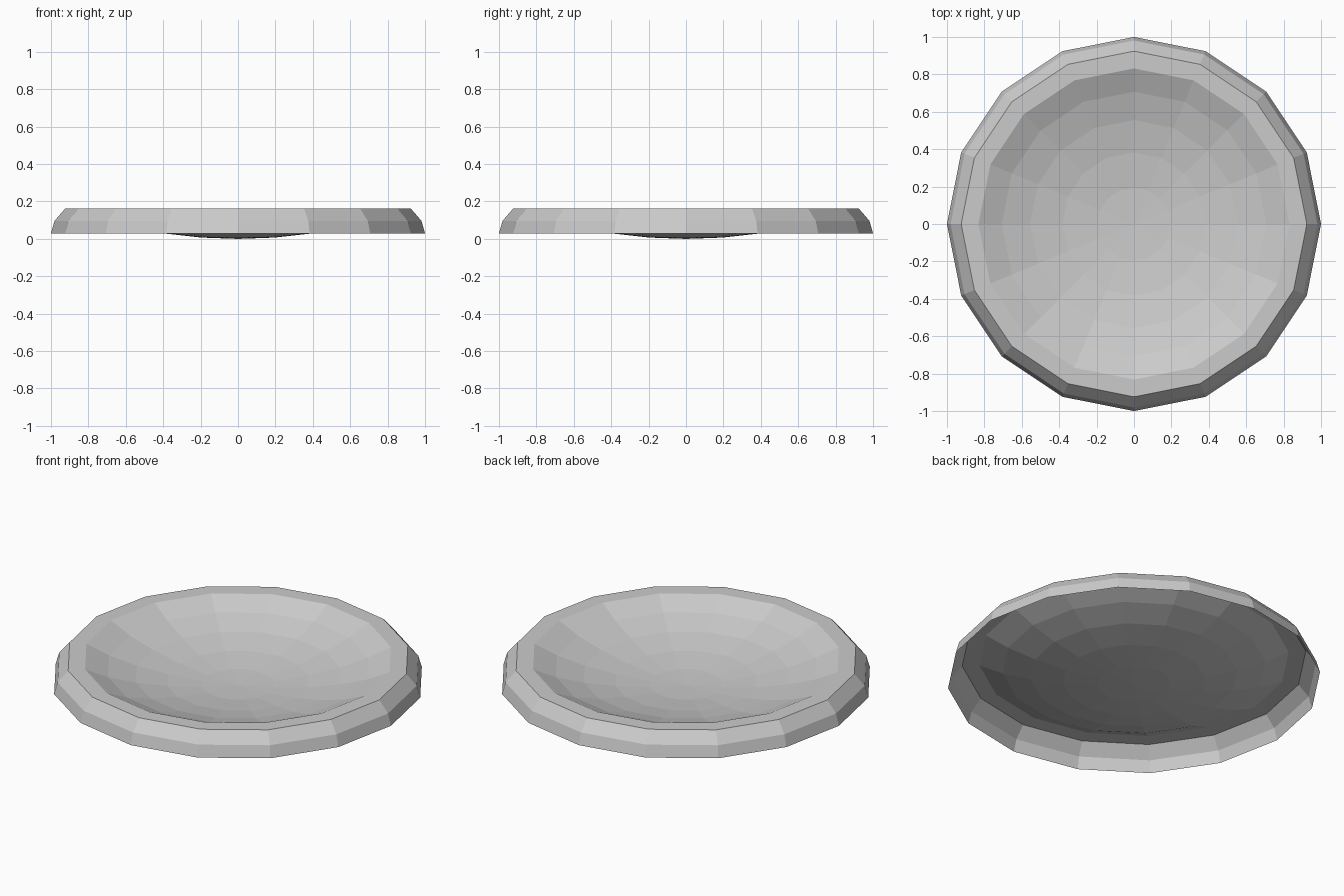
import bpy, bmesh
from math import sin, cos, pi

cube = bpy.data.objects.get("Cube")
if cube:
    bpy.data.objects.remove(cube, do_unlink=True)

SIDES = 16
STEP = pi / SIDES
BASE, TOP = 0.029, 0.162

grey = bpy.data.materials.new("light_grey")
grey.use_nodes = True
colour = (0.6, 0.6, 0.6, 1)
grey.diffuse_color = colour
grey.node_tree.nodes["Principled BSDF"].inputs["Base Color"].default_value = colour


def lathe(name, profile):
    """Revolve (radius, height) points into an open, faceted shell."""
    bm = bmesh.new()
    verts = [bm.verts.new((r, 0, z)) for r, z in profile]
    edges = [bm.edges.new(pair) for pair in zip(verts, verts[1:])]
    bmesh.ops.spin(bm, geom=verts + edges, cent=(0, 0, 0), axis=(0, 0, 1),
                   angle=2 * pi, steps=SIDES, use_duplicate=False)
    bmesh.ops.remove_doubles(bm, verts=bm.verts, dist=0.0005)
    bmesh.ops.recalc_face_normals(bm, faces=bm.faces)
    # The shell faces outwards and upwards
    if sum(f.normal.z * f.calc_area() for f in bm.faces) < 0:
        bmesh.ops.reverse_faces(bm, faces=bm.faces)
    mesh = bpy.data.meshes.new(name)
    bm.to_mesh(mesh)
    bm.free()
    mesh.materials.append(grey)
    obj = bpy.data.objects.new(name, mesh)
    bpy.context.collection.objects.link(obj)
    return obj


# Outer wall: lowest bands of a flattened dome, open underneath
wall_scale = (TOP - BASE) / sin(2 * STEP)
wall = [(cos(k * STEP), BASE + wall_scale * sin(k * STEP)) for k in range(3)]

# Bowl: cap of a flattened sphere, sagging just below the wall
bowl_scale = TOP / (1 - cos(5 * STEP))
bowl = [(sin(k * STEP), bowl_scale * (1 - cos(k * STEP))) for k in range(5, -1, -1)]

# Flat rim is the band between wall and bowl
lathe("dish", wall + bowl)
